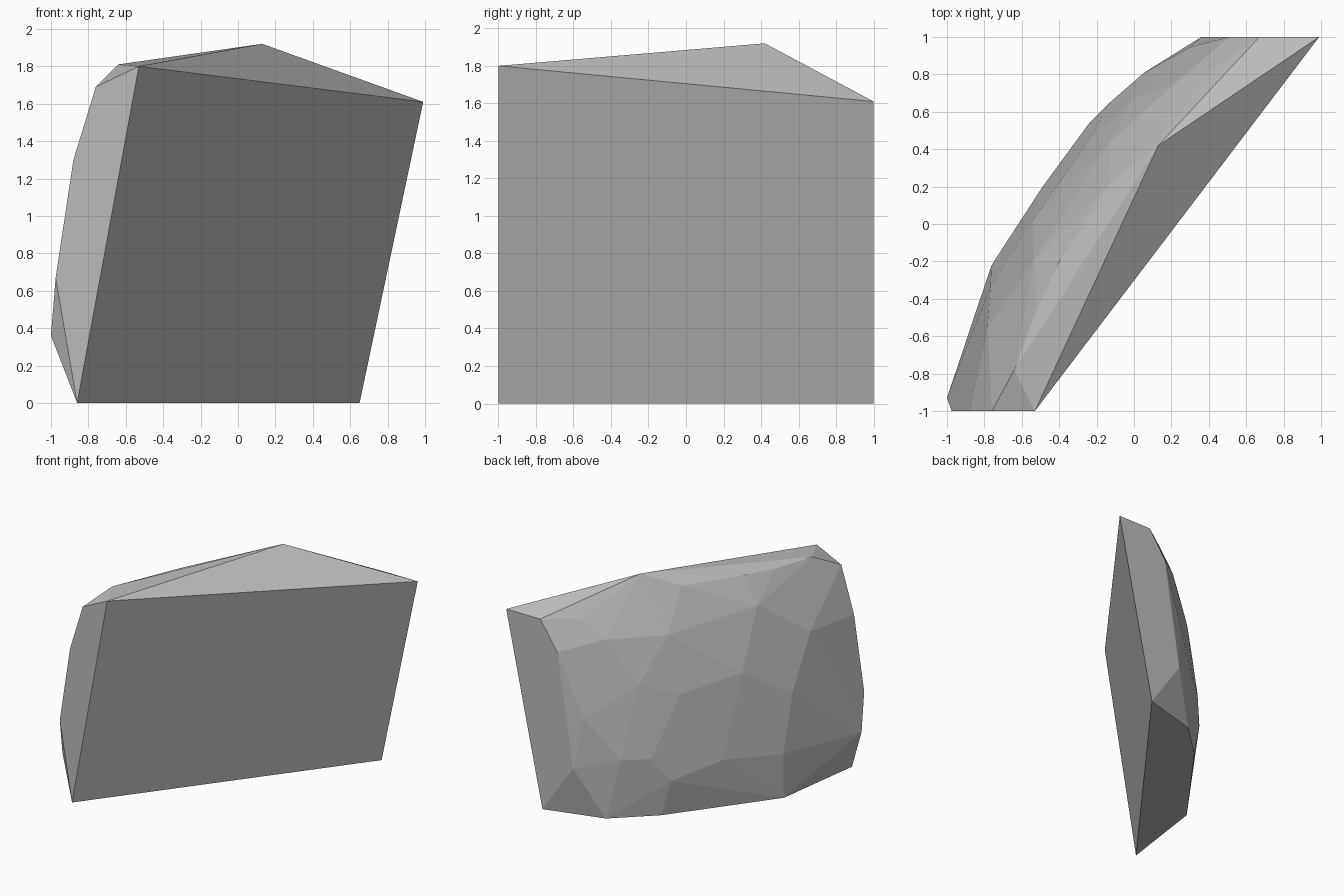
import bpy
import bmesh
from mathutils import Matrix, Vector

cube = bpy.data.objects.get("Cube")
if cube:
    bpy.data.objects.remove(cube, do_unlink=True)

# Stone colour
stone = bpy.data.materials.new("grey_stone")
stone.use_nodes = True
grey = (0.5, 0.5, 0.5, 1)
stone.diffuse_color = grey
stone.node_tree.nodes["Principled BSDF"].inputs["Base Color"].default_value = grey

# Flat broken face and top peak
flat_face = [(-.86, -1, 0), (.65, 1, 0), (.99, 1, 1.61), (-.53, -1, 1.8), (.13, .42, 1.92)]

# Sawn ends, trimmed square to y
right_end = [(-.76, -1, 1.69), (-.88, -1, 1.3), (-.975, -1, .67), (-1, -.93, .36)]
left_end = [(.67, 1, 1.61), (.51, 1, 1.37), (.36, 1, .42)]

# Underside and upper ridge
underside = [(-.755, -.235, 0), (-.165, .565, 0), (.15, .86, 0)]
ridge = [(-.12, .23, 1.81), (-.4, -.2, 1.81), (-.52, -.45, 1.8), (-.64, -.78, 1.81)]

# Chipped outer dome: distance along the slab, outward bulge, height
dome = [
    (.81, .43, 1.61), (.63, .49, 1.46), (.14, .43, 1.47), (-.55, .15, 1.59),
    (.37, .545, 1.1), (.05, .5, 1), (-.43, .33, 1.1), (-.96, 0, 1.3),
    (-.82, .17, .86), (-1.06, .03, .455), (-.75, .26, .38), (-.285, .445, .416),
    (.116, .579, .3), (.27, .605, .5), (.51, .63, .5), (.79, .6, .84),
]
along = Vector((.816, .577, 0))
outward = Vector((-.577, .816, 0))
dome = [along * u + outward * w + Vector((0, 0, z)) for u, w, z in dome]

# Wrap the corner points into one faceted slab
bm = bmesh.new()
for point in flat_face + right_end + left_end + underside + ridge + dome:
    bm.verts.new(point)
bmesh.ops.convex_hull(bm, input=bm.verts)
loose = [v for v in bm.verts if not v.link_faces]
bmesh.ops.delete(bm, geom=loose, context='VERTS')
bmesh.ops.dissolve_limit(bm, angle_limit=.03, verts=bm.verts, edges=bm.edges)
bmesh.ops.recalc_face_normals(bm, faces=bm.faces)

mesh = bpy.data.meshes.new("rock_slab")
bm.to_mesh(mesh)
bm.free()
mesh.materials.append(stone)
rock = bpy.data.objects.new("rock_slab", mesh)
bpy.context.collection.objects.link(rock)
